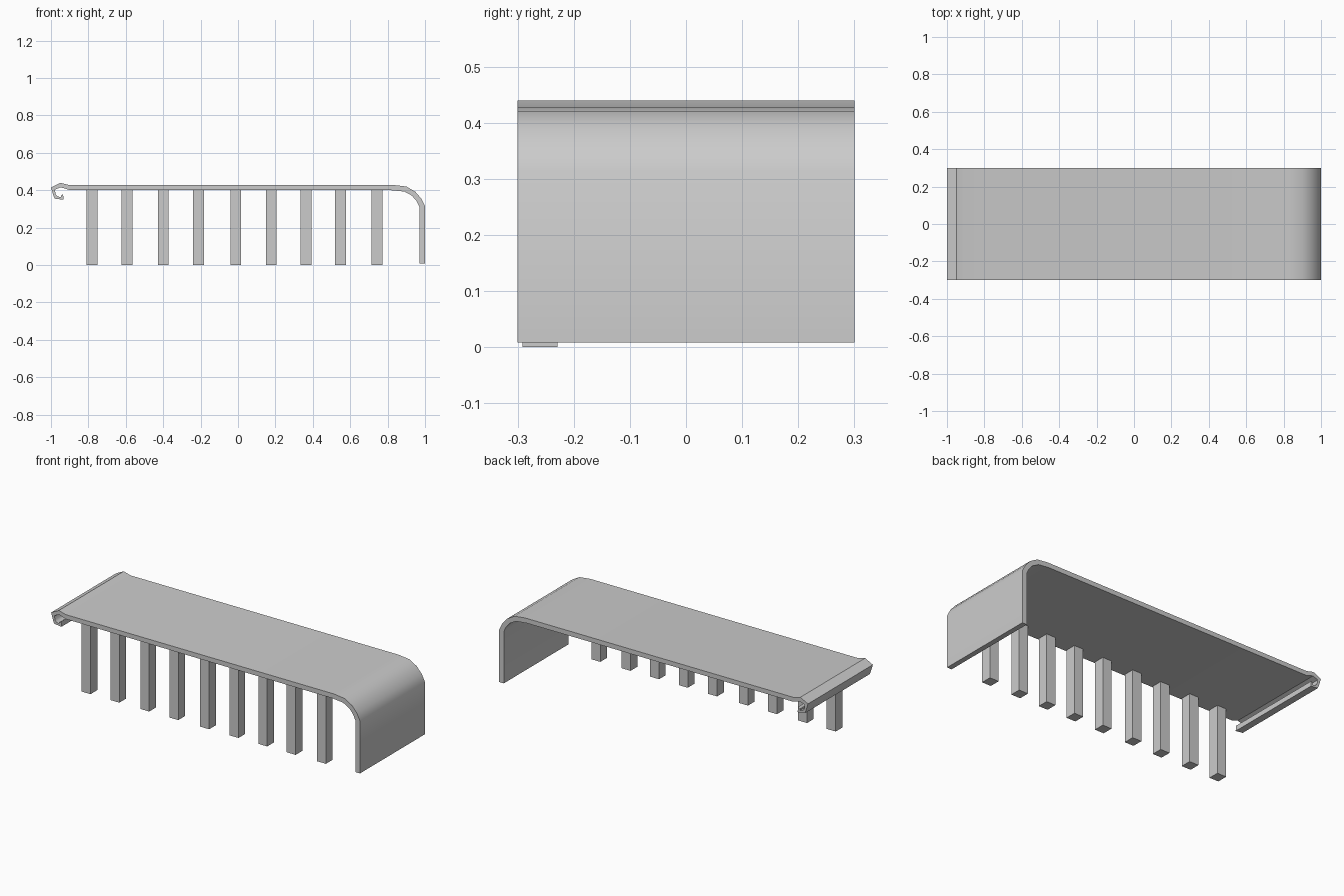
import bpy, bmesh
from math import radians

if "Cube" in bpy.data.objects:
    bpy.data.objects.remove(bpy.data.objects["Cube"])

# Paired (outer, inner) profile points in x/z, from the curled lip to the right leg foot
profile = [
    ((-0.935, 0.380), (-0.947, 0.371)),
    ((-0.933, 0.349), (-0.948, 0.362)),
    ((-0.980, 0.355), (-0.966, 0.368)),
    ((-0.987, 0.372), (-0.975, 0.378)),
    ((-1.000, 0.415), (-0.979, 0.403)),
    ((-0.950, 0.440), (-0.948, 0.416)),
    ((-0.905, 0.428), (-0.905, 0.402)),
    ((0.830, 0.428), (0.820, 0.400)),
    ((0.900, 0.420), (0.890, 0.393)),
    ((0.948, 0.392), (0.930, 0.371)),
    ((0.980, 0.355), (0.955, 0.342)),
    ((1.000, 0.315), (0.970, 0.310)),
    ((1.000, 0.008), (0.970, 0.008)),
]


def finish(bm, name):
    bmesh.ops.recalc_face_normals(bm, faces=bm.faces)
    mesh = bpy.data.meshes.new(name)
    bm.to_mesh(mesh)
    bm.free()
    obj = bpy.data.objects.new(name, mesh)
    bpy.context.collection.objects.link(obj)
    return obj


# Bent top slab: quad strip of the profile, extruded along y
bm = bmesh.new()
rows = [[bm.verts.new((x, -0.3, z)) for x, z in pair] for pair in profile]
strip = [bm.faces.new((a[0], b[0], b[1], a[1])) for a, b in zip(rows, rows[1:])]
ext = bmesh.ops.extrude_face_region(bm, geom=strip, use_keep_orig=True)
new_verts = [g for g in ext["geom"] if isinstance(g, bmesh.types.BMVert)]
bmesh.ops.translate(bm, verts=new_verts, vec=(0, 0.6, 0))
slab = finish(bm, "bent_top")
bpy.context.view_layer.objects.active = slab
slab.select_set(True)
bpy.ops.object.shade_smooth_by_angle(angle=radians(35))
slab.select_set(False)

# Row of square posts under the front edge
for i, x in enumerate((-0.78, -0.594, -0.40, -0.212, -0.012, 0.178, 0.364, 0.548, 0.744)):
    bm = bmesh.new()
    bmesh.ops.create_cube(bm, size=1)
    bmesh.ops.scale(bm, vec=(0.058, 0.062, 0.41), verts=bm.verts)
    post = finish(bm, f"front_post_{i + 1}")
    post.location = (x, -0.26, 0.205)
